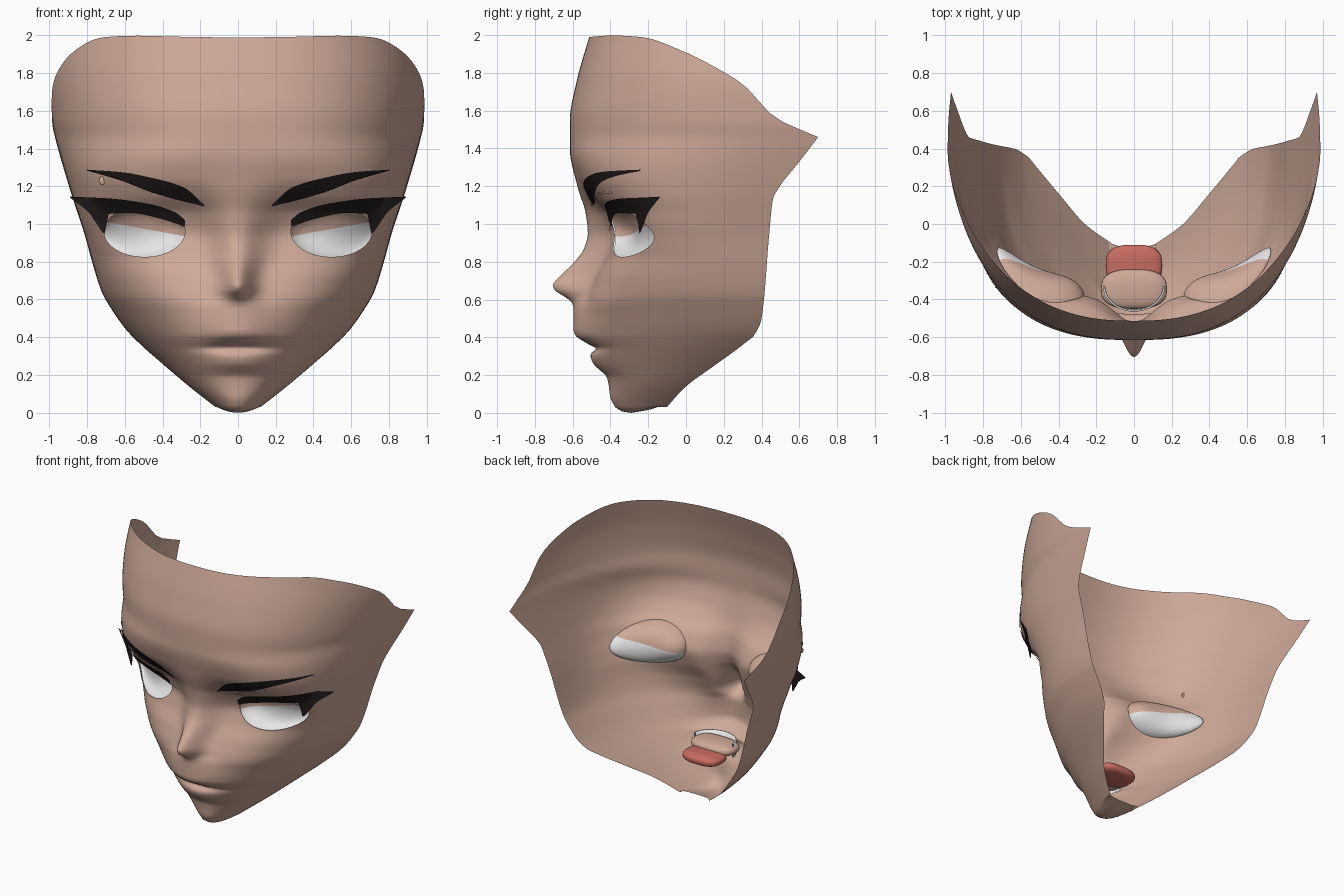
import bpy, bmesh, math
from mathutils import Vector

if "Cube" in bpy.data.objects:
    bpy.data.objects.remove(bpy.data.objects["Cube"])

def material(name, rgb):
    m = bpy.data.materials.new(name)
    m.diffuse_color = (*rgb, 1)
    m.use_nodes = True
    m.node_tree.nodes["Principled BSDF"].inputs["Base Color"].default_value = m.diffuse_color
    return m

SKIN = material("skin", (0.62, 0.40, 0.315))
WHITE = material("white", (0.80, 0.80, 0.80))
BLACK = material("dark_hair", (0.013, 0.009, 0.009))
RED = material("tongue_red", (0.58, 0.15, 0.12))

# Face measurements by height: (z, value)
CENTER = [(.03, -.375), (.08, -.4), (.15, -.41), (.19, -.42), (.23, -.46), (.26, -.49), (.3, -.505),
          (.325, -.495), (.338, -.47), (.35, -.49), (.38, -.545), (.41, -.585), (.44, -.595), (.55, -.595),
          (.585, -.605), (.62, -.65), (.65, -.695), (.675, -.705), (.7, -.69), (.74, -.65), (.8, -.59),
          (.87, -.54), (.95, -.52), (1.05, -.53), (1.2, -.575), (1.4, -.615), (1.55, -.615), (1.75, -.58), (2, -.51)]
CHEEK = [(.03, -.37), (.15, -.41), (.24, -.455), (.34, -.505), (.42, -.535), (.55, -.54), (.7, -.49), (.85, -.41),
         (.95, -.38), (1.05, -.41), (1.15, -.5), (1.25, -.57), (1.4, -.615), (1.55, -.615), (1.75, -.58), (2, -.51)]
RIDGE = [(.03, .1), (.2, .17), (.34, .18), (.45, .18), (.55, .14), (.62, .085), (.7, .08), (.85, .12), (1, .16), (1.2, .22)]
WIDTH = [(.03, .12), (.14, .26), (.25, .39), (.36, .515), (.44, .593), (.54, .665), (.635, .72), (.78, .768),
         (.94, .812), (1.18, .89), (1.46, .97), (1.55, .99), (1.74, 1.005), (2, .98)]
EDGE = [(.03, -.1), (.14, 0), (.25, .15), (.36, .3), (.41, .36), (.5, .4), (.94, .44), (1.13, .46),
        (1.19, .49), (1.33, .6), (1.46, .7)]
BACK = [(.03, -.1), (.14, 0), (.25, .15), (.36, .3), (.44, .39), (.55, .43), (.8, .46), (1, .51), (1.2, .6), (1.46, .7)]
ROUND = [(.03, 2.1), (.3, 2.1), (.5, 2.25), (.8, 2.9), (1, 3.6), (1.25, 3.05), (1.5, 2.5), (2, 2.4)]
TOP = [(-.55, 1.987), (-.4, 1.998), (-.25, 1.99), (0, 1.91), (.15, 1.84), (.32, 1.74), (.5, 1.56), (.6, 1.508), (.7, 1.46)]

def curve(tab, v):
    """Smooth interpolation through a table, without overshoot."""
    if v <= tab[0][0]:
        return tab[0][1]
    if v >= tab[-1][0]:
        return tab[-1][1]
    sl = [(b[1] - a[1]) / (b[0] - a[0]) for a, b in zip(tab, tab[1:])]
    def tangent(i):
        if i == 0 or i == len(sl):
            return sl[min(i, len(sl) - 1)]
        p, q = sl[i - 1], sl[i]
        return 2 * p * q / (p + q) if p * q > 0 else 0
    i = next(k for k in range(len(sl)) if v <= tab[k + 1][0])
    h = tab[i + 1][0] - tab[i][0]
    t = (v - tab[i][0]) / h
    return ((2*t**3 - 3*t*t + 1) * tab[i][1] + (t**3 - 2*t*t + t) * h * tangent(i)
            + (3*t*t - 2*t**3) * tab[i + 1][1] + (t**3 - t*t) * h * tangent(i + 1))

def depth(x, z, d):
    yb, yf = curve(BACK, z), curve(CHEEK, z)
    return yb - (yb - yf) * d + (curve(CENTER, z) - yf) * math.exp(-(x / curve(RIDGE, z)) ** 2)

def surf(x, z):
    """Depth of the face surface at (x, z)."""
    n = curve(ROUND, z)
    s = min(abs(x) / curve(WIDTH, z), 1)
    return depth(x, z, (1 - s ** n) ** (1 / n))

def finish(name, bm, mats, mirror=False):
    me = bpy.data.meshes.new(name)
    bmesh.ops.recalc_face_normals(bm, faces=bm.faces)
    for f in bm.faces:
        f.smooth = True
    bm.to_mesh(me)
    bm.free()
    ob = bpy.data.objects.new(name, me)
    bpy.context.collection.objects.link(ob)
    for m in mats:
        me.materials.append(m)
    if mirror:
        mod = ob.modifiers.new("mirror", 'MIRROR')
        mod.use_clip = True
    return ob

def grid(rows):
    bm = bmesh.new()
    vs = [[bm.verts.new(p) for p in r] for r in rows]
    for a, b in zip(vs, vs[1:]):
        for i in range(len(a) - 1):
            bm.faces.new((a[i], a[i + 1], b[i + 1], b[i]))
    bmesh.ops.remove_doubles(bm, verts=bm.verts, dist=1e-5)
    return bm

# Face shell: chin underside, constant-height rows, then forehead rows fanning to the temple tip
COLS = 52
angles = [math.pi / 2 * (i / COLS) ** 1.5 for i in range(COLS + 1)]
def shell_row(z):
    e, yb = 2 / curve(ROUND, z), curve(BACK, z)
    cut = max(yb - curve(EDGE, z), 0) / (yb - curve(CHEEK, z))
    limit = math.acos(cut ** (1 / e)) / (math.pi / 2)
    row = []
    for a in angles:
        x = curve(WIDTH, z) * math.sin(a * limit) ** e
        row.append((x, depth(x, z, max(math.cos(a * limit), 0) ** e), z))
    return row
rows = []
for zc, ze, yc, w, yb in [(.04, .04, -.12, .1, -.11), (.015, .038, -.2, .115, -.105),
                          (0, .035, -.29, .12, -.1), (.008, .032, -.34, .12, -.1)]:
    rows.append([(w * math.sin(a), yb - (yb - yc) * math.cos(a), zc + (ze - zc) * math.sin(a) ** 2) for a in angles])
for k in range(115):
    rows.append(shell_row(.03 + 1.43 * k / 114))
tops = [curve(TOP, .7 - 1.22 * max(math.cos(a), 0) ** .82) for a in angles]
for k in range(1, 21):
    row = []
    for a, top in zip(angles, tops):
        z = 1.46 + k / 20 * (top - 1.46)
        e = 2 / curve(ROUND, z)
        x = curve(WIDTH, z) * math.sin(a) ** e
        row.append((x, depth(x, z, max(math.cos(a), 0) ** e), z))
    rows.append(row)
face = grid(rows)

# Eye opening cut into the shell
EX, EZ, RX, RZ, SEG = .495, .96, .215, .135, 32
def eye_xz(r, k):
    a = 2 * math.pi * k / SEG
    return EX + RX * r * math.cos(a), EZ + RZ * r * math.sin(a)
planes = []
for k in range(SEG):
    (x0, z0), (x1, z1) = eye_xz(1, k), eye_xz(1, k + 1)
    planes.append((Vector((x0, 0, z0)), Vector((z1 - z0, 0, x0 - x1)).normalized()))
def inside(cuts):
    out = []
    for f in face.faces:
        c = f.calc_center_median()
        if abs(c.x - EX) < RX + .05 and abs(c.z - EZ) < RZ + .05 and c.y < .2:
            if all((c - p).dot(n) < 0 for p, n in cuts):
                out.append(f)
    return out
for k, (p, n) in enumerate(planes):
    fs = inside(planes[:k])
    geom = fs + list({e for f in fs for e in f.edges}) + list({v for f in fs for v in f.verts})
    bmesh.ops.bisect_plane(face, geom=geom, dist=1e-5, plane_co=p, plane_no=n)
bmesh.ops.delete(face, geom=inside(planes), context='FACES')
finish("face_shell", face, [SKIN], True)

# Eye bowls: blunt cups behind the openings, white below, skin-coloured above
rings = []
for j in range(13):
    r = max(math.sin(math.pi / 2 * j / 12), .001)
    ring = []
    for k in range(SEG + 1):
        x, z = eye_xz(r * 1.08, k % SEG)
        ring.append((x, surf(x, z) + .008 + .085 * (1 - r ** 4) ** .7, z))
    rings.append(ring)
bowl = grid(rings)
split = (Vector((.28, 0, .935)), Vector((-.18, 0, 1)))
bmesh.ops.bisect_plane(bowl, geom=bowl.verts[:] + bowl.edges[:] + bowl.faces[:], plane_co=split[0], plane_no=split[1])
for f in bowl.faces:
    f.material_index = int((f.calc_center_median() - split[0]).dot(split[1]) < 0)
finish("eye_bowls", bowl, [SKIN, WHITE], True)

# Thin plates lying on the face: brows, lashes, lid folds, inner eye corners
def plate(name, top, bottom, mat, offset=.01, front=None):
    x0, x1 = top[0][0], top[-1][0]
    rows = []
    for i in range(61):
        x = x0 + (x1 - x0) * i / 60
        a, b = curve(bottom, x), curve(top, x)
        row = []
        for j in range(5):
            z = a + (b - a) * j / 4
            y = surf(x, z) - offset
            row.append((x, min(y, curve(front, x)) if front else y, z))
        rows.append(row)
    finish(name, grid(rows), [mat], True)

plate("eyebrows", [(.18, 1.102), (.29, 1.195), (.45, 1.243), (.62, 1.275), (.8, 1.288)],
      [(.18, 1.095), (.29, 1.12), (.45, 1.165), (.62, 1.23), (.8, 1.283)], BLACK, .008,
      [(.18, -.5), (.4, -.45), (.6, -.38), (.8, -.24)])
plate("upper_lashes", [(.28, 1.02), (.33, 1.06), (.465, 1.105), (.68, 1.135), (.89, 1.145)],
      [(.28, .985), (.41, 1.028), (.57, 1.058), (.685, 1.055), (.708, .95), (.745, .995), (.79, 1.06), (.89, 1.14)],
      BLACK, .01, [(.28, -.4), (.5, -.35), (.72, -.24), (.89, -.14)])
plate("lid_folds", [(.28, 1.07), (.38, 1.145), (.5, 1.168), (.67, 1.175)],
      [(.28, 1.062), (.38, 1.132), (.5, 1.155), (.67, 1.165)], SKIN, .006)
plate("eye_corners", [(.2, .968), (.3, 1.03)], [(.2, .963), (.3, .985)], SKIN, .006)

def blob(name, loc, size, mat, power=1):
    """Sphere squared off in plan when power is below 1."""
    bpy.ops.mesh.primitive_uv_sphere_add(segments=32, ring_count=16, radius=1, location=loc)
    ob = bpy.context.object
    ob.name, ob.scale = name, size
    for v in ob.data.vertices:
        v.co = [math.copysign(abs(c) ** power, c) for c in v.co]
    ob.data.materials.append(mat)
    bpy.ops.object.shade_smooth()

# Small mole, mouth bag and tongue
blob("mole", (-.72, surf(.72, 1.23) - .006, 1.23), (.016, .006, .022), SKIN)
blob("mouth_bag", (0, -.345, .325), (.175, .105, .045), SKIN, .75)
blob("tongue", (0, -.22, .29), (.15, .11, .04), RED, .7)

# Teeth: thin curved band inside the mouth
arc = [math.pi * (1 + i / 24) for i in range(25)]
teeth = grid([[(r * math.cos(a), -.33 + .82 * r * math.sin(a), z) for a in arc]
              for r, z in [(.16, .275), (.164, .38), (.154, .38), (.15, .275)]])
finish("teeth", teeth, [WHITE])
